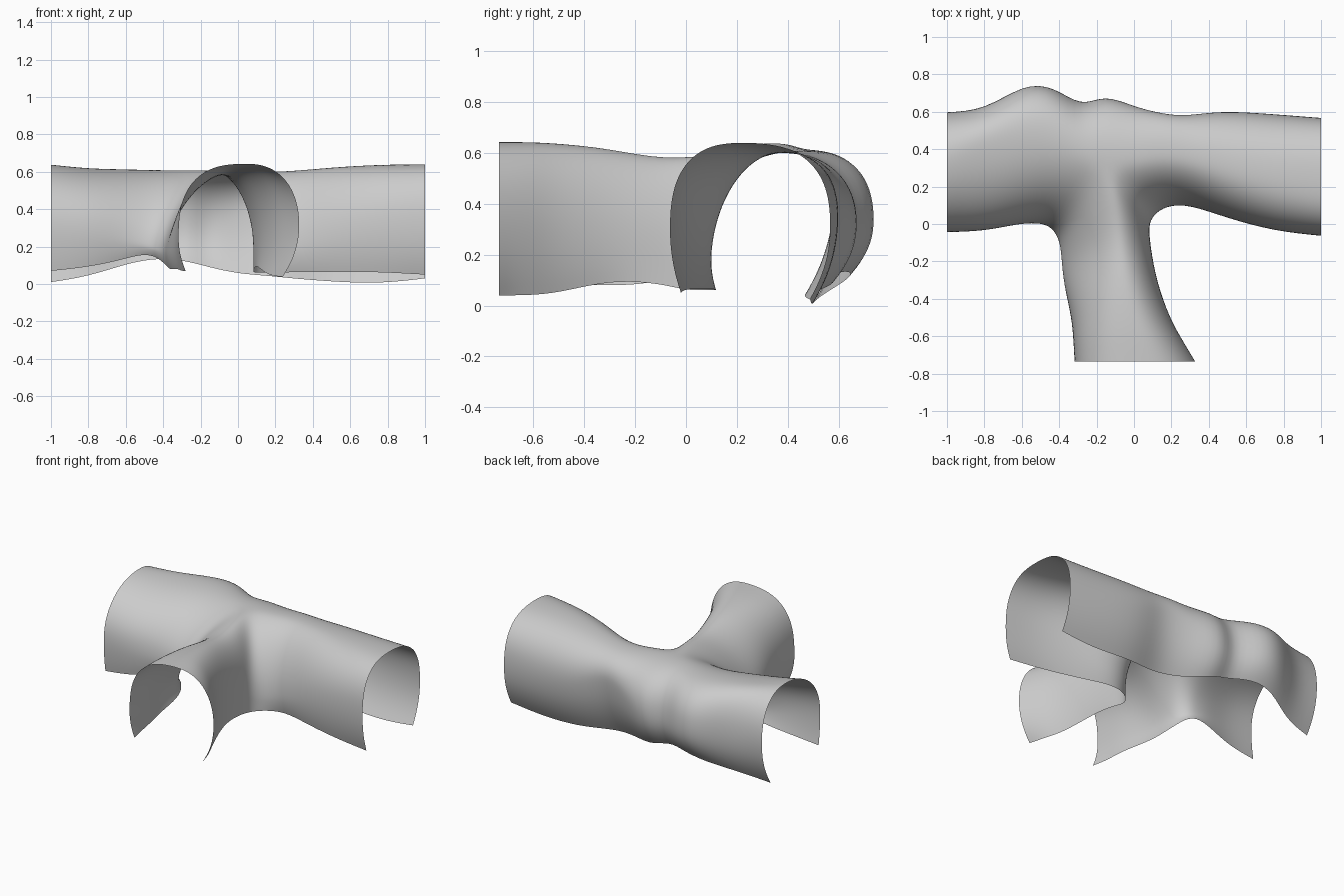
import bpy, bmesh, math
from mathutils import Vector

# Crown (ridge) lines: left arm, junction, right arm, branch
left = [(-1, .34, .64), (-.8, .43, .618), (-.6, .47, .615), (-.43, .45, .61), (-.28, .38, .61)]
hub = [(-.15, .33, .61)]
right = [(0, .34, .605), (.15, .37, .6), (.3, .35, .605), (.5, .3, .625), (.75, .25, .64), (1, .22, .642)]
branch = [(-.11, .12, .597), (-.08, -.08, .575), (-.06, -.3, .62), (-.02, -.5, .64),
          (.02, -.62, .645), (.05, -.735, .645)]

# Wall outline of each side: x, y, bottom height, squareness (low = square),
# height of widest point, inward lean of the lower edge
back_wall = [(-1, .6, .01, .85, .3, .1), (-.8, .61, .04, .8, .3, .08), (-.59, .752, .11, .8, .32, .1),
             (-.43, .74, .14, .8, .32, .09), (-.28, .625, .125, .85, .3, .06), (-.16, .698, .09, .85, .3, .1),
             (0, .63, .055, .85, .36, .12), (.15, .592, .045, .82, .44, .13), (.28, .578, .03, .82, .42, .11),
             (.46, .61, .015, .85, .34, .1), (.75, .59, 0, .82, .3, .1), (1, .57, .03, .76, .3, .08)]
left_wall = [(-1, -.045, .07, .95, .3, .02), (-.8, -.04, .09, .92, .28, .02), (-.62, 0, .13, .95, .25, .02),
             (-.52, .005, .16, 1.05, .22, .02), (-.45, -.01, .15, 1.2, .2, .02),
             (-.405, -.07, .11, 1.3, .18, .02), (-.39, -.15, .09, 1.35, .18, .02),
             (-.385, -.24, .08, 1.3, .18, .02), (-.37, -.35, .08, 1.1, .18, .02),
             (-.335, -.5, .08, .9, .22, .02), (-.325, -.62, .07, .8, .25, .02), (-.32, -.735, .07, .75, .25, .04)]
right_wall = [(1, -.065, .05, .78, .3, .045), (.75, -.04, .065, .85, .3, .035), (.5, .03, .065, .95, .26, .03),
              (.33, .09, .065, 1.05, .2, .025), (.22, .105, .06, 1.08, .18, .02),
              (.13, .075, .06, 1.1, .15, 0), (.085, .02, .06, 1.1, .18, 0), (.08, -.04, .07, 1.05, .22, 0),
              (.09, -.13, .09, 1, .25, 0), (.12, -.3, .1, .95, .28, .02), (.19, -.5, .05, .9, .3, .035),
              (.26, -.62, .04, .88, .3, .05), (.33, -.735, .04, .88, .3, .09)]

bm = bmesh.new()
STEPS = 7


def rib(crown, wall):
    """Half arch from the ridge to the lower edge of the wall."""
    x, y, low, e, mid, lean = wall
    c, w, pts = Vector(crown[:2]), Vector((x, y)), []
    for i in range(STEPS + 1):
        a = math.pi / 2 * i / STEPS
        p = c.lerp(w, math.sin(a) ** e)
        pts.append((p.x, p.y, mid + (crown[2] - mid) * max(0, math.cos(a)) ** e))
    inward = (c - w).normalized() * lean
    for f, k in ((.4, .15), (.75, .55), (1, 1)):
        p = w + inward * k
        pts.append((p.x, p.y, mid + (low - mid) * f))
    return [bm.verts.new(p) for p in pts]


def strip(crowns, walls):
    ribs = [rib(c, w) for c, w in zip(crowns, walls)]
    for a, b in zip(ribs, ribs[1:]):
        for j in range(len(a) - 1):
            bm.faces.new((a[j], b[j], b[j + 1], a[j + 1]))


# Three half-arch shells that meet along the ridge
strip(left + hub + right, back_wall)
strip(left + hub + branch, left_wall)
strip(right[::-1] + hub + branch, right_wall)
bmesh.ops.remove_doubles(bm, verts=bm.verts, dist=.0005)
bmesh.ops.recalc_face_normals(bm, faces=bm.faces)
if sum(f.normal.z for f in bm.faces) < 0:
    bmesh.ops.reverse_faces(bm, faces=bm.faces)

mesh = bpy.data.meshes.new("tunnel_junction")
bm.to_mesh(mesh)
bm.free()
tunnel = bpy.data.objects.new("tunnel_junction", mesh)
bpy.context.collection.objects.link(tunnel)
for p in mesh.polygons:
    p.use_smooth = True

# Smooth the shell, keeping the open end corners
sub = tunnel.modifiers.new("smooth", 'SUBSURF')
sub.levels = sub.render_levels = 2
sub.boundary_smooth = 'PRESERVE_CORNERS'
